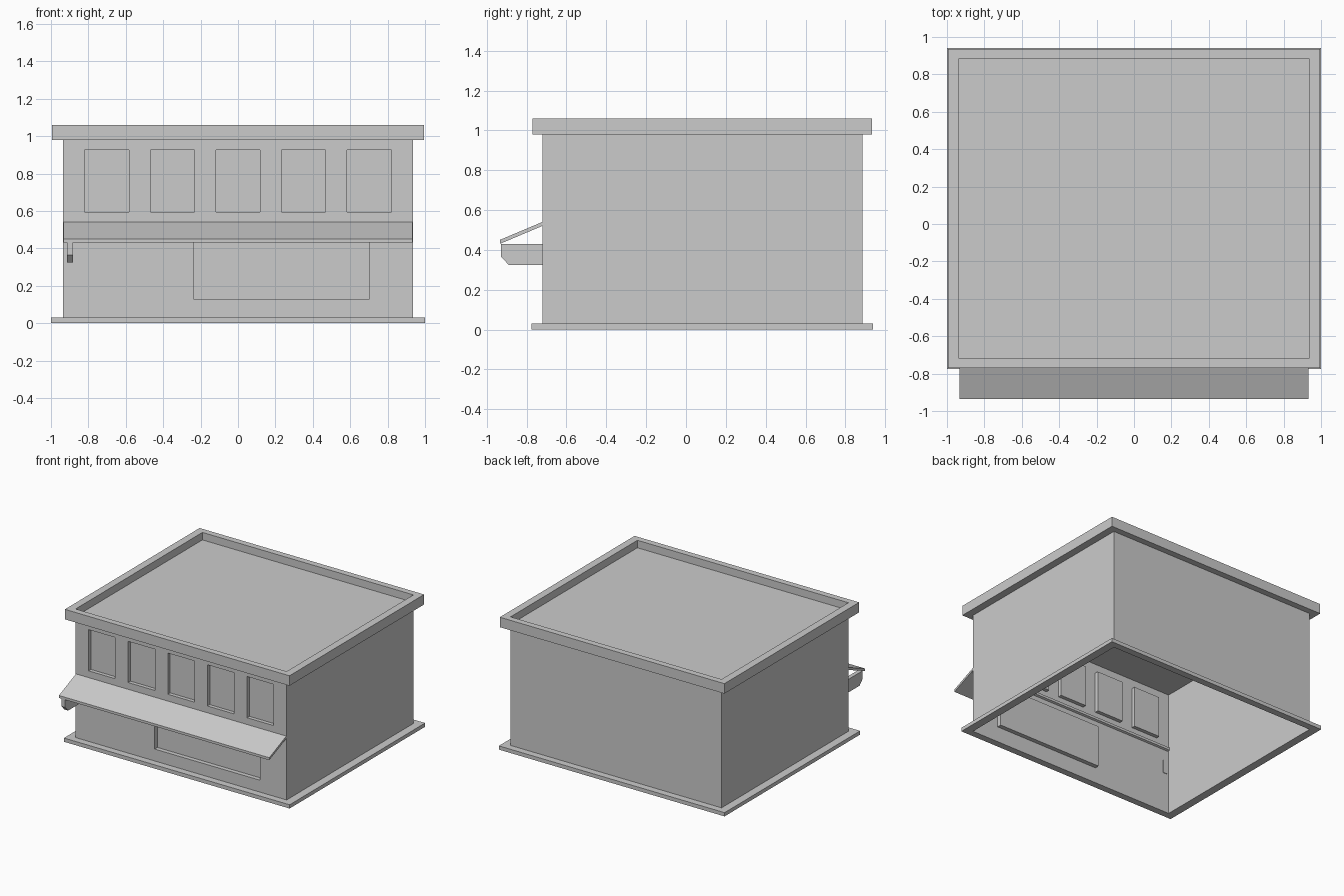
import bpy, bmesh

if "Cube" in bpy.data.objects:
    bpy.data.objects.remove(bpy.data.objects["Cube"])

# wall rectangle in plan
X, Y0, Y1 = 0.935, -0.72, 0.885
ROOF_Z = 1.0


def finish(bm, name, fix=True):
    bmesh.ops.remove_doubles(bm, verts=bm.verts, dist=1e-5)
    if fix:
        bmesh.ops.recalc_face_normals(bm, faces=bm.faces)
    me = bpy.data.meshes.new(name)
    bm.to_mesh(me)
    bm.free()
    ob = bpy.data.objects.new(name, me)
    bpy.context.collection.objects.link(ob)
    return ob


def face(bm, pts):
    return bm.faces.new([bm.verts.new(p) for p in pts])


def ring_sweep(name, rings, closed=False):
    """Sweep a profile of (x offset, y offset, z) around the wall rectangle."""
    bm = bmesh.new()
    loops = []
    for dx, dy, z in rings:
        a, b, c = X + dx, Y0 - dy, Y1 + dy
        loops.append([bm.verts.new(p) for p in
                      ((-a, b, z), (a, b, z), (a, c, z), (-a, c, z))])
    pairs = list(zip(loops, loops[1:]))
    if closed:
        pairs.append((loops[-1], loops[0]))
    for lo, hi in pairs:
        for i in range(4):
            j = (i + 1) % 4
            bm.faces.new((lo[i], lo[j], hi[j], hi[i]))
    return finish(bm, name)


def prism(name, profile, x0, x1):
    """Extrude a (y, z) side profile along x."""
    bm = bmesh.new()
    f = face(bm, [(x0, y, z) for y, z in profile])
    r = bmesh.ops.extrude_face_region(bm, geom=[f])
    vs = [g for g in r["geom"] if isinstance(g, bmesh.types.BMVert)]
    bmesh.ops.translate(bm, verts=vs, vec=(x1 - x0, 0, 0))
    return finish(bm, name)


def front_rect(bm, x0, x1, z0, z1, y=Y0):
    face(bm, [(x0, y, z0), (x1, y, z0), (x1, y, z1), (x0, y, z1)])


def front_band(bm, z0, z1, h0, h1, openings, depth):
    """One storey of the front wall with recessed window panels."""
    front_rect(bm, -X, X, z0, h0)
    front_rect(bm, -X, X, h1, z1)
    edges = [-X] + [v for o in openings for v in o] + [X]
    for a, b in zip(edges[::2], edges[1::2]):
        front_rect(bm, a, b, h0, h1)
    yb = Y0 + depth
    for a, b in openings:
        front_rect(bm, a, b, h0, h1, yb)
        c = [(a, h0), (b, h0), (b, h1), (a, h1)]
        for i in range(4):
            (xa, za), (xb, zb) = c[i], c[(i + 1) % 4]
            face(bm, [(xa, Y0, za), (xb, Y0, zb), (xb, yb, zb), (xa, yb, za)])


# base plinth and roof cornice
ring_sweep("base_plinth", [(0, 0, 0), (0.065, 0.055, 0),
                           (0.065, 0.055, 0.03), (0, 0, 0.03)], closed=True)
ring_sweep("cornice", [(0, 0, 0.98), (0.06, 0.05, 0.98),
                       (0.06, 0.05, 1.06), (0, 0, 1.06), (0, 0, ROOF_Z)])

# flat roof
bm = bmesh.new()
face(bm, [(-X, Y0, ROOF_Z), (X, Y0, ROOF_Z), (X, Y1, ROOF_Z), (-X, Y1, ROOF_Z)])
finish(bm, "flat_roof", False)

# plain side and back walls (thin shell, open underneath)
bm = bmesh.new()
plan = [(X, Y0), (X, Y1), (-X, Y1), (-X, Y0)]
for (xa, ya), (xb, yb) in zip(plan, plan[1:]):
    face(bm, [(xa, ya, 0), (xb, yb, 0), (xb, yb, ROOF_Z), (xa, ya, ROOF_Z)])
finish(bm, "side_and_back_walls", False)

# front wall: shop window below, five windows above
bm = bmesh.new()
front_band(bm, 0, 0.53, 0.125, 0.46, [(-0.235, 0.70)], 0.035)
centres = [i * 0.351 for i in range(-2, 3)]
front_band(bm, 0.53, ROOF_Z, 0.595, 0.925,
           [(c - 0.118, c + 0.118) for c in centres], 0.03)
finish(bm, "front_wall", True)

# sloping awning
prism("awning", [(-0.705, 0.547), (-0.935, 0.45), (-0.935, 0.43),
                 (-0.705, 0.527)], -0.932, 0.932)

# single bracket under the left end of the awning
prism("awning_bracket", [(-0.715, 0.43), (-0.928, 0.43), (-0.928, 0.365),
                         (-0.89, 0.325), (-0.715, 0.325)], -0.915, -0.882)
